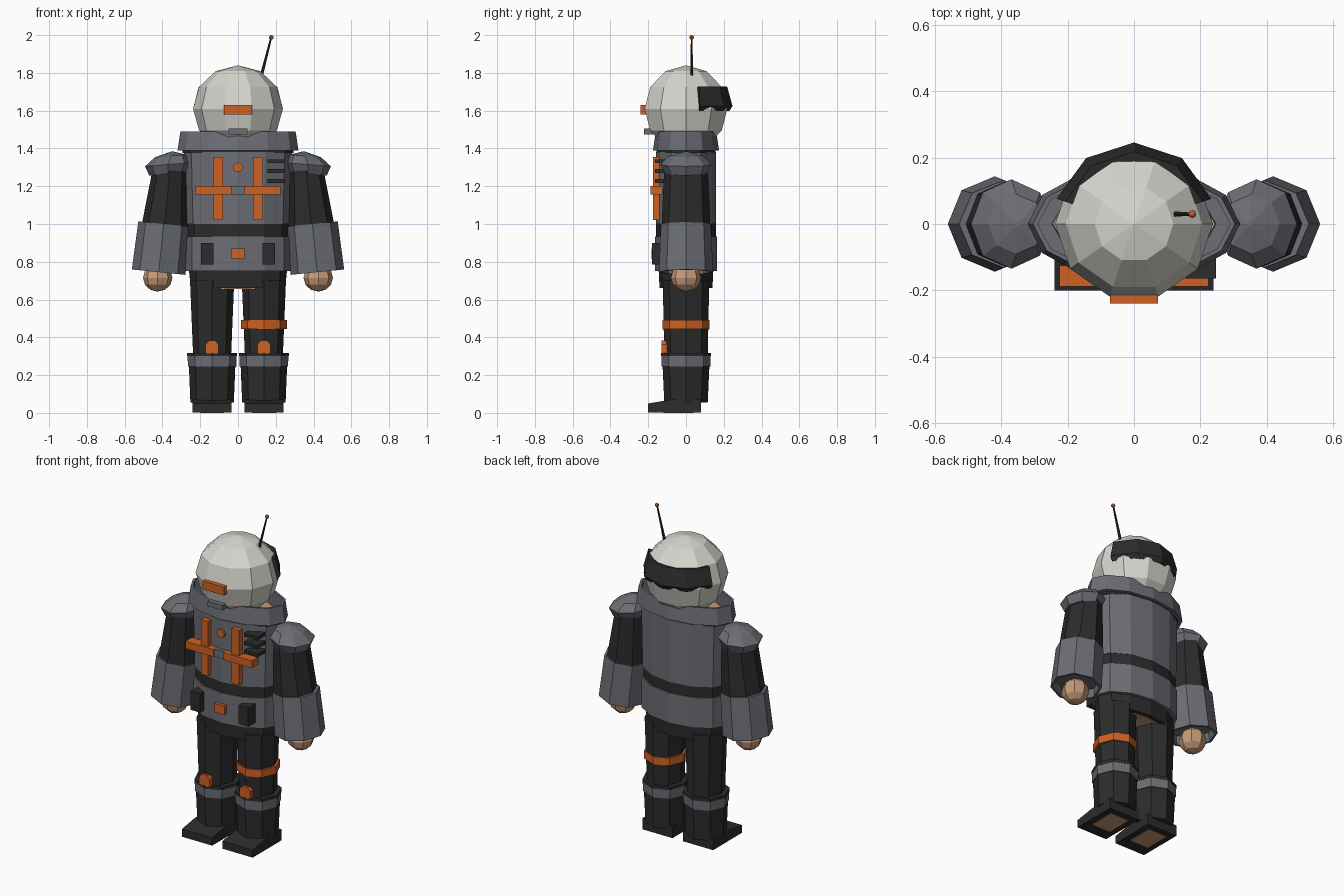
import bpy, bmesh
from math import sin, cos, pi, radians
from mathutils import Vector

if "Cube" in bpy.data.objects:
    bpy.data.objects.remove(bpy.data.objects["Cube"], do_unlink=True)


def material(name, r, g, b):
    m = bpy.data.materials.new(name)
    m.use_nodes = True
    m.diffuse_color = (r, g, b, 1)
    m.node_tree.nodes["Principled BSDF"].inputs["Base Color"].default_value = (r, g, b, 1)
    return m


SHELL = material("helmet_white", 0.67, 0.66, 0.61)
GREY = material("suit_grey", 0.15, 0.156, 0.178)
DARK = material("suit_dark", 0.025, 0.025, 0.025)
ORANGE = material("accent_orange", 0.62, 0.12, 0.018)
SKIN = material("skin", 0.57, 0.33, 0.19)


def finish(name, bm, mat):
    bmesh.ops.recalc_face_normals(bm, faces=bm.faces)
    mesh = bpy.data.meshes.new(name)
    bm.to_mesh(mesh)
    bm.free()
    mesh.materials.append(mat)
    obj = bpy.data.objects.new(name, mesh)
    bpy.context.collection.objects.link(obj)
    return obj


def skin_rings(name, rings, mat, closed=False):
    """Bridge rows of points; cap the two ends, or join them when closed."""
    bm = bmesh.new()
    rows = [[bm.verts.new(p) for p in ring] for ring in rings]
    n = len(rows[0])
    for a, b in zip(rows, rows[1:]):
        for i in range(n):
            j = (i + 1) % n
            bm.faces.new((a[i], a[j], b[j], b[i]))
    bm.faces.new(rows[0])
    bm.faces.new(rows[-1])
    return finish(name, bm, mat)


def loft(name, rings, mat, sides=8, s=1, tilt=0):
    """Rings are (centre x, z, x radius, y radius); s mirrors, tilt slopes the rings."""
    pts = []
    for cx, z, rx, ry in rings:
        row = []
        for i in range(sides):
            a = 2 * pi * i / sides
            dx = rx * cos(a)
            row.append((s * (cx + dx), ry * sin(a), z + tilt * dx))
        pts.append(row)
    return skin_rings(name, pts, mat)


def box(name, x0, x1, y0, y1, z0, z1, mat):
    bm = bmesh.new()
    bmesh.ops.create_cube(bm, size=1)
    for v in bm.verts:
        v.co = ((x0 + x1) / 2 + v.co.x * (x1 - x0),
                (y0 + y1) / 2 + v.co.y * (y1 - y0),
                (z0 + z1) / 2 + v.co.z * (z1 - z0))
    return finish(name, bm, mat)


def ball(name, centre, radii, mat, u=8, v=6, turn=0):
    bm = bmesh.new()
    bmesh.ops.create_uvsphere(bm, u_segments=u, v_segments=v, radius=1)
    for vert in bm.verts:
        x, y, z = vert.co
        x, y = x * cos(turn) - y * sin(turn), x * sin(turn) + y * cos(turn)
        vert.co = Vector(centre) + Vector((x * radii[0], y * radii[1], z * radii[2]))
    return finish(name, bm, mat)


def side_profile(name, x0, x1, outline, mat):
    """Extrude a (y, z) outline from x0 to x1."""
    return skin_rings(name, [[(x, y, z) for y, z in outline] for x in (x0, x1)], mat)


# Torso: stacked bands of the suit
bands = [
    ("hip_skirt", 0.66, 0.76, 0.25, 0.14, 0.26, 0.145, DARK),
    ("lower_jacket", 0.75, 0.935, 0.28, 0.165, 0.28, 0.165, GREY),
    ("waist_belt", 0.93, 1.0, 0.27, 0.158, 0.27, 0.158, DARK),
    ("upper_jacket", 1.0, 1.38, 0.275, 0.16, 0.285, 0.16, GREY),
    ("neck_seal", 1.375, 1.395, 0.295, 0.155, 0.295, 0.155, DARK),
]
for name, z0, z1, ax, ay, bx, by, mat in bands:
    loft(name, [(0, z0, ax, ay), (0, z1, bx, by)], mat, 12)
loft("collar", [(0, 1.39, 0.32, 0.175), (0, 1.49, 0.305, 0.16),
                (0, 1.49, 0.29, 0.148), (0, 1.40, 0.29, 0.148)], GREY, 12)
loft("shoulders_body", [(0, 1.38, 0.25, 0.12), (0, 1.43, 0.245, 0.11)], SKIN, 12)
loft("hips_body", [(0, 0.655, 0.19, 0.115), (0, 0.70, 0.19, 0.115)], SKIN, 12)

# Helmet, front plates, rear visor
ball("helmet", (0, 0, 1.61), (0.238, 0.23, 0.23), SHELL, 10, 6, radians(18))
box("helmet_plate", -0.073, 0.073, -0.24, -0.2, 1.58, 1.63, ORANGE)
box("chin_plate", -0.05, 0.05, -0.222, -0.17, 1.475, 1.505, GREY)
visor_section = [(0.19, 1.725), (0.218, 1.728), (0.246, 1.625), (0.23, 1.598), (0.2, 1.61)]
skin_rings("visor", [[(r * cos(radians(a)), r * sin(radians(a)), z) for r, z in visor_section]
                     for a in (18, 54, 90, 126, 162)], DARK)

# Antenna
skin_rings("antenna_rod", [[(x + r * cos(i * pi / 3), 0.03 + r * sin(i * pi / 3), z)
                            for i in range(6)]
                           for x, z, r in ((0.12, 1.77, 0.009), (0.175, 1.985, 0.005))], DARK)
ball("antenna_tip", (0.176, 0.03, 1.988), (0.012, 0.012, 0.012), ORANGE)

# Chest harness and fittings
for s, side in ((1, "left"), (-1, "right")):
    x0, x1 = sorted((s * 0.08, s * 0.13))
    box(side + "_chest_strap", x0, x1, -0.175, -0.12, 1.02, 1.355, ORANGE)
    x0, x1 = sorted((s * 0.035, s * 0.225))
    box(side + "_cross_strap", x0, x1, -0.188, -0.125, 1.155, 1.2, ORANGE)
    x0, x1 = sorted((s * 0.13, s * 0.195))
    box(side + "_pouch", x0, x1, -0.18, -0.10, 0.785, 0.9, DARK)
box("harness_buckle", -0.035, 0.035, -0.18, -0.13, 1.155, 1.2, GREY)
box("belt_buckle", -0.035, 0.035, -0.182, -0.14, 0.815, 0.87, ORANGE)
side = [(0.026 * cos(i * pi / 4), 1.3 + 0.026 * sin(i * pi / 4)) for i in range(8)]
skin_rings("chest_button", [[(x, y, z) for x, z in side] for y in (-0.17, -0.14)], ORANGE)
for i in range(3):
    z = 1.218 + 0.052 * i
    box("vent_%d" % (i + 1), 0.155, 0.247, -0.165, -0.08, z, z + 0.02, DARK)

# Arms and legs, mirrored
for s, side in ((1, "left_"), (-1, "right_")):
    loft(side + "shoulder_pad", [(0.37, 1.265, 0.1, 0.11), (0.37, 1.315, 0.122, 0.135),
                                 (0.355, 1.36, 0.085, 0.09), (0.35, 1.383, 0.008, 0.008)],
         GREY, 8, s, -0.08)
    loft(side + "upper_arm", [(0.36, 1.3, 0.09, 0.115), (0.39, 0.97, 0.125, 0.13)], DARK, 8, s)
    loft(side + "cuff", [(0.393, 1.0, 0.135, 0.132), (0.42, 0.745, 0.142, 0.144),
                         (0.42, 0.745, 0.128, 0.13), (0.415, 0.80, 0.125, 0.128)],
         GREY, 8, s, 0.1)
    ball(side + "hand", (s * 0.425, 0, 0.715), (0.078, 0.08, 0.073), SKIN)

    loft(side + "thigh", [(0.137, 0.29, 0.1, 0.115), (0.137, 0.70, 0.117, 0.123)], DARK, 8, s)
    loft(side + "boot_shaft", [(0.137, 0.055, 0.115, 0.115), (0.137, 0.25, 0.123, 0.124)],
         DARK, 8, s)
    loft(side + "boot_band", [(0.137, 0.245, 0.128, 0.129), (0.137, 0.302, 0.13, 0.131)],
         GREY, 8, s)
    loft(side + "boot_rim", [(0.137, 0.30, 0.132, 0.133), (0.137, 0.318, 0.132, 0.133)],
         DARK, 8, s)
    side_profile(side + "boot_foot", s * 0.035, s * 0.24,
                 [(-0.2, 0.003), (0.08, 0.003), (0.08, 0.07), (-0.08, 0.07), (-0.2, 0.05)], DARK)
    x0, x1 = sorted((s * 0.075, s * 0.2))
    box(side + "foot_sole", x0, x1, -0.12, 0.04, 0, 0.004, SKIN)

    # Chamfered knee pad
    pad = [(-0.035, 0.315), (0.035, 0.315), (0.035, 0.362), (0.018, 0.382),
           (-0.018, 0.382), (-0.035, 0.362)]
    skin_rings(side + "knee_pad", [[(s * 0.137 + x, y, z) for x, z in pad]
                                   for y in (-0.13, -0.09)], ORANGE)

# Single stripe around the left thigh
loft("left_thigh_stripe", [(0.137, 0.445, 0.122, 0.124), (0.137, 0.492, 0.122, 0.124)], ORANGE)
